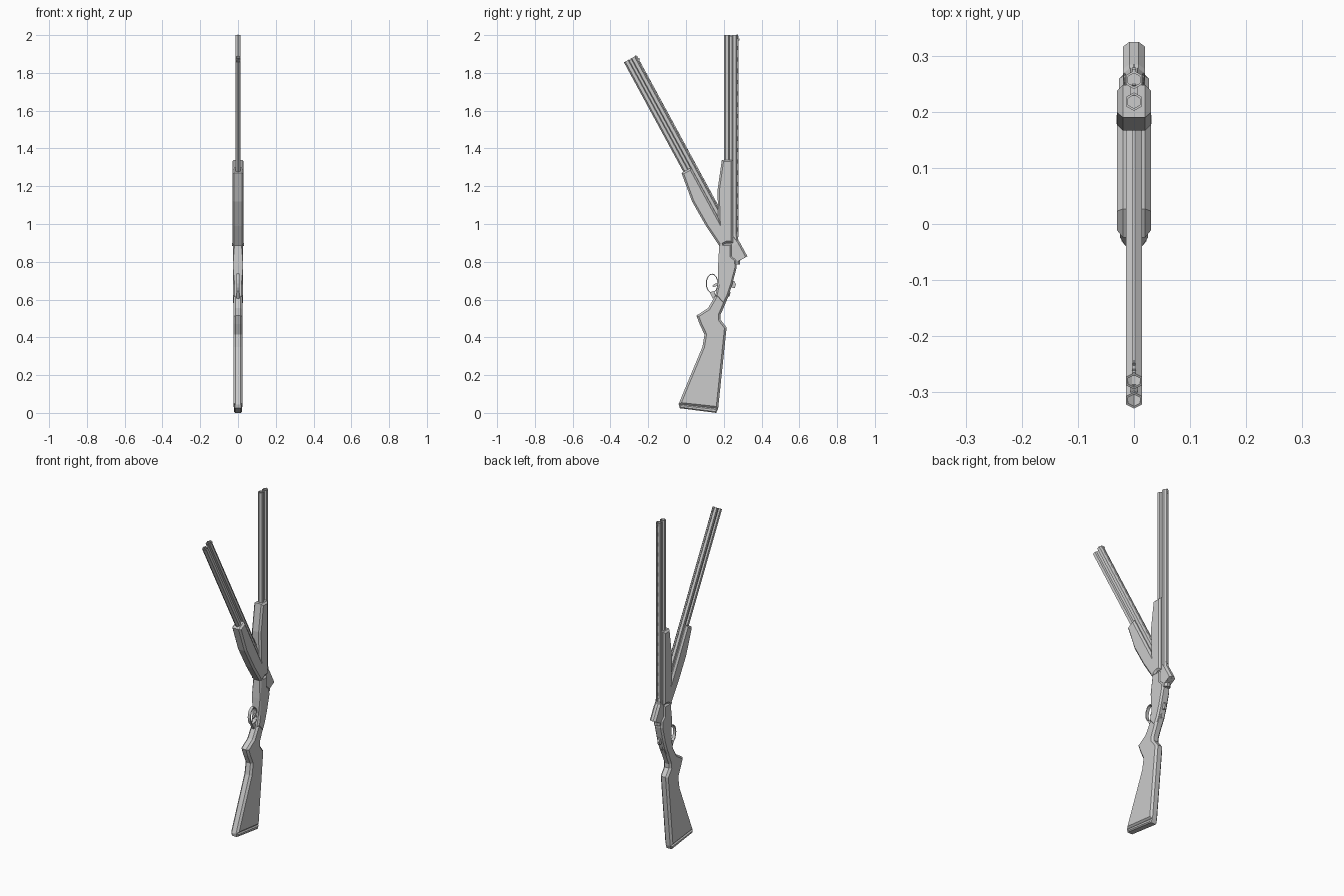
import bpy, bmesh
from math import radians, pi, sin, cos
from mathutils import Matrix, Vector

if "Cube" in bpy.data.objects:
    bpy.data.objects.remove(bpy.data.objects["Cube"])

grey = bpy.data.materials.new("plain_grey")
grey.use_nodes = True
colour = (0.6, 0.6, 0.6, 1)
grey.diffuse_color = colour
grey.node_tree.nodes["Principled BSDF"].inputs["Base Color"].default_value = colour

# The hinge pose: turn about the pin, across the gun
PIN = Vector((0, 0.22, 0.884))
OPEN = Matrix.Translation(PIN) @ Matrix.Rotation(radians(28.5), 4, 'X') @ Matrix.Translation(-PIN)
CLOSED = Matrix.Identity(4)


def finish(name, bm, pose=CLOSED):
    bmesh.ops.recalc_face_normals(bm, faces=bm.faces)
    bm.transform(pose)
    mesh = bpy.data.meshes.new(name)
    bm.to_mesh(mesh)
    bm.free()
    mesh.materials.append(grey)
    obj = bpy.data.objects.new(name, mesh)
    bpy.context.collection.objects.link(obj)
    return obj


def slab(name, outline, half, bevel=0.0, pose=CLOSED):
    """Side outline in (y, z), extruded across x, with chamfered rims."""
    bm = bmesh.new()
    face = bm.faces.new([bm.verts.new((-half, y, z)) for y, z in outline])
    grown = bmesh.ops.extrude_face_region(bm, geom=[face])["geom"]
    for v in grown:
        if isinstance(v, bmesh.types.BMVert):
            v.co.x = half
    if bevel:
        rim = [e for e in bm.edges if abs(e.verts[0].co.x - e.verts[1].co.x) < 1e-6]
        bmesh.ops.bevel(bm, geom=rim, offset=bevel, segments=1, affect='EDGES')
    return finish(name, bm, pose)


def box(bm, x, y0, y1, z0, z1):
    m = Matrix.Translation((0, (y0 + y1) / 2, (z0 + z1) / 2)) @ Matrix.Diagonal((2 * x, y1 - y0, z1 - z0, 1))
    bmesh.ops.create_cube(bm, size=1, matrix=m)


def bridge(bm, a, b):
    n = len(a)
    for i in range(n):
        bm.faces.new((a[i], a[(i + 1) % n], b[(i + 1) % n], b[i]))


def barrel(name, y, z0, z1, pose):
    """Six-sided tube with a bore."""
    bm = bmesh.new()

    def ring(r, z):
        return [bm.verts.new((r * cos(pi / 2 + i * pi / 3), y + r * sin(pi / 2 + i * pi / 3), z)) for i in range(6)]
    loops = [ring(0.0165, z0), ring(0.0165, z1), ring(0.012, z1), ring(0.012, z0)]
    for i in range(4):
        bridge(bm, loops[i], loops[(i + 1) % 4])
    finish(name, bm, pose)


def hoop(name, centre, ry, rz, thick, half, count=16):
    """Flat oval band standing in the side plane."""
    bm = bmesh.new()
    loops = []
    for x, t in ((-half, 0), (half, 0), (half, thick), (-half, thick)):
        loops.append([bm.verts.new((x, centre[0] + (ry - t) * cos(2 * pi * i / count),
                                    centre[1] + (rz - t) * sin(2 * pi * i / count))) for i in range(count)])
    for i in range(4):
        bridge(bm, loops[i], loops[(i + 1) % 4])
    finish(name, bm)


def barrel_group(prefix, pose):
    # Over-and-under tubes with the web between them
    barrel(prefix + "_upper_barrel", 0.257, 0.785, 2.0, pose)
    barrel(prefix + "_lower_barrel", 0.218, 0.785, 2.0, pose)
    bm = bmesh.new()
    box(bm, 0.006, 0.228, 0.247, 0.79, 1.995)
    finish(prefix + "_barrel_web", bm, pose)

    # Sighting rib on short posts, with a bead
    bm = bmesh.new()
    box(bm, 0.004, 0.275, 0.279, 0.93, 1.995)
    for i in range(18):
        z = 0.96 + i * 0.06
        box(bm, 0.003, 0.268, 0.276, z, z + 0.022)
    box(bm, 0.002, 0.278, 0.284, 1.972, 1.982)
    finish(prefix + "_sighting_rib", bm, pose)

    # Breech block around the chambers: peaked top, tapering forward
    bm = bmesh.new()
    section = [(-0.02, 0.2), (0.02, 0.2), (0.02, 0.276), (0.008, 0.286), (-0.008, 0.286), (-0.02, 0.276)]
    rings = [[bm.verts.new((x * s, 0.235 + (y - 0.235) * s, z)) for x, y in section]
             for z, s in ((0.786, 1), (0.87, 1), (0.95, 0.7))]
    bridge(bm, rings[0], rings[1])
    bridge(bm, rings[1], rings[2])
    bm.faces.new(rings[2])
    bm.faces.new(rings[0])
    finish(prefix + "_breech_block", bm, pose)

    # Fore-end grip
    slab(prefix + "_fore_end", [(0.19, 1.34), (0.167, 1.18), (0.17, 1.03), (0.182, 0.9),
                                (0.248, 0.9), (0.248, 1.34)], 0.03, 0.01, pose)


barrel_group("closed", CLOSED)
barrel_group("open", OPEN)

# Receiver with the standing breech
slab("receiver", [(0.176, 0.895), (0.17, 0.78), (0.168, 0.68), (0.155, 0.62), (0.2, 0.57), (0.225, 0.62),
                  (0.245, 0.68), (0.268, 0.77), (0.266, 0.81), (0.242, 0.83), (0.242, 0.895)], 0.027, 0.009)

# Stock with pistol grip, and its butt pad
slab("stock", [(0.168, 0.68), (0.155, 0.62), (0.117, 0.555), (0.055, 0.515), (0.072, 0.47), (0.098, 0.415),
               (0.087, 0.35), (-0.04, 0.045), (0.17, 0.022), (0.215, 0.452), (0.182, 0.495),
               (0.183, 0.52), (0.225, 0.617), (0.243, 0.68)], 0.025, 0.011)
slab("butt_pad", [(-0.038, 0.046), (-0.034, 0.025), (0.16, 0.0), (0.17, 0.023)], 0.022, 0.006)

# Trigger guard, trigger, top lever and hinge pin
hoop("trigger_guard", (0.138, 0.685), 0.033, 0.052, 0.005, 0.009)
slab("guard_tail", [(0.125, 0.638), (0.142, 0.605), (0.16, 0.615), (0.148, 0.645)], 0.008)
slab("trigger", [(0.17, 0.69), (0.17, 0.675), (0.145, 0.665), (0.138, 0.672), (0.15, 0.682)], 0.004)
slab("top_lever", [(0.235, 0.69), (0.255, 0.7), (0.264, 0.68), (0.258, 0.66), (0.236, 0.665)], 0.006)
slab("safety_catch", [(0.218, 0.63), (0.236, 0.64), (0.232, 0.62), (0.22, 0.61)], 0.005)
bm = bmesh.new()
bmesh.ops.create_cone(bm, cap_ends=True, segments=8, radius1=0.008, radius2=0.008, depth=0.062,
                      matrix=Matrix.Translation((0, 0.186, 0.892)) @ Matrix.Rotation(pi / 2, 4, 'Y'))
finish("hinge_pin", bm)
